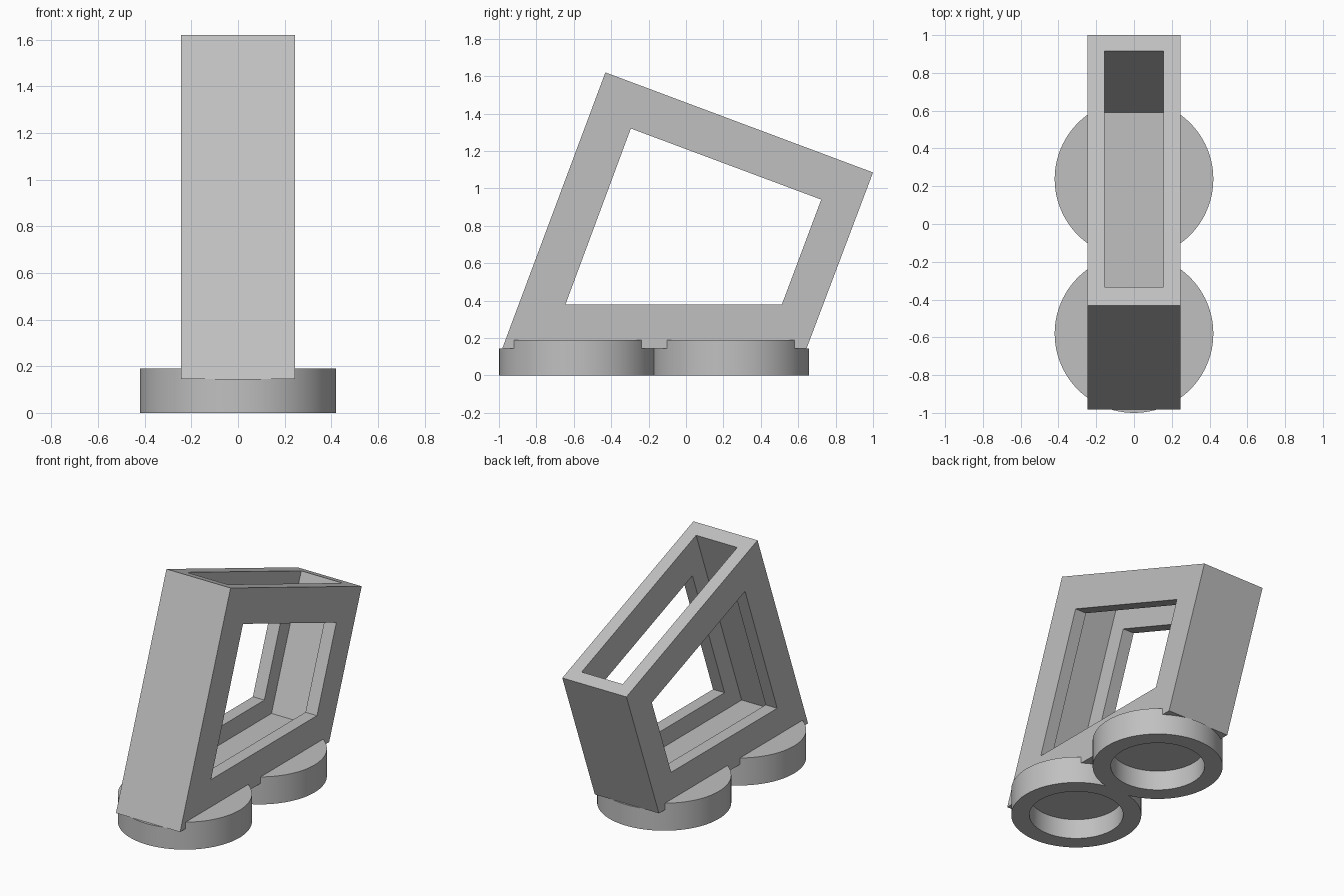
import bpy
import bmesh
from math import radians

cube = bpy.data.objects.get("Cube")
if cube:
    bpy.data.objects.remove(cube, do_unlink=True)

grey = bpy.data.materials.new("plain_grey")
grey.use_nodes = True
grey.diffuse_color = (0.53, 0.53, 0.53, 1)
grey.node_tree.nodes["Principled BSDF"].inputs["Base Color"].default_value = grey.diffuse_color


def finish(name, bm):
    bmesh.ops.recalc_face_normals(bm, faces=bm.faces)
    mesh = bpy.data.meshes.new(name)
    bm.to_mesh(mesh)
    bm.free()
    mesh.materials.append(grey)
    obj = bpy.data.objects.new(name, mesh)
    bpy.context.collection.objects.link(obj)
    return obj


def side_prism(name, profile, half_width):
    """Extrude a (y, z) profile symmetrically along x."""
    bm = bmesh.new()
    face = bm.faces.new([bm.verts.new((-half_width, y, z)) for y, z in profile])
    result = bmesh.ops.extrude_face_region(bm, geom=[face])
    moved = [v for v in result["geom"] if isinstance(v, bmesh.types.BMVert)]
    bmesh.ops.translate(bm, vec=(2 * half_width, 0, 0), verts=moved)
    return finish(name, bm)


def disc(name, y, radius, bottom, top):
    bm = bmesh.new()
    bmesh.ops.create_cone(bm, cap_ends=True, segments=96, radius1=radius,
                          radius2=radius, depth=top - bottom)
    bmesh.ops.translate(bm, vec=(0, y, (top + bottom) / 2), verts=bm.verts)
    return finish(name, bm)


def combine(target, tool, operation):
    """Apply a boolean and discard the tool."""
    tool.hide_render = True
    mod = target.modifiers.new("cut", "BOOLEAN")
    mod.operation = operation
    mod.solver = "EXACT"
    mod.object = tool
    bpy.context.view_layer.objects.active = target
    bpy.ops.object.modifier_apply(modifier=mod.name)
    bpy.data.objects.remove(tool, do_unlink=True)


# Leaning hollow frame: open top pocket and windows through both sides
HALF = 0.245
SEAT = 0.145
frame = side_prism("leaning_frame",
                   [(-0.982, SEAT), (0.645, SEAT), (1.0, 1.085), (-0.431, 1.62)], HALF)
pocket = side_prism("pocket_cutter",
                    [(-0.832, 0.256), (0.59, 0.256), (0.99, 1.316), (-0.26, 1.784)], 0.157)
combine(frame, pocket, "DIFFERENCE")
window = side_prism("window_cutter",
                    [(-0.645, 0.378), (0.512, 0.378), (0.723, 0.94), (-0.295, 1.32)], 0.4)
combine(frame, window, "DIFFERENCE")

# Twin round cups joined together, hollow underneath, with a slot for the frame
FRONT, BACK = -0.58, 0.238
base = disc("twin_cup_base", FRONT, 0.42, 0, 0.19)
combine(base, disc("back_cup", BACK, 0.42, 0, 0.19), "UNION")
for y in (FRONT, BACK):
    combine(base, disc("cup_hollow", y, 0.303, -0.1, 0.14), "DIFFERENCE")
slot = side_prism("slot_cutter", [(-1.2, SEAT), (1.2, SEAT), (1.2, 0.4), (-1.2, 0.4)], HALF)
combine(base, slot, "DIFFERENCE")

# Smooth round walls, crisp edges
bpy.ops.object.select_all(action="DESELECT")
base.select_set(True)
bpy.context.view_layer.objects.active = base
bpy.ops.object.shade_smooth_by_angle(angle=radians(30))
